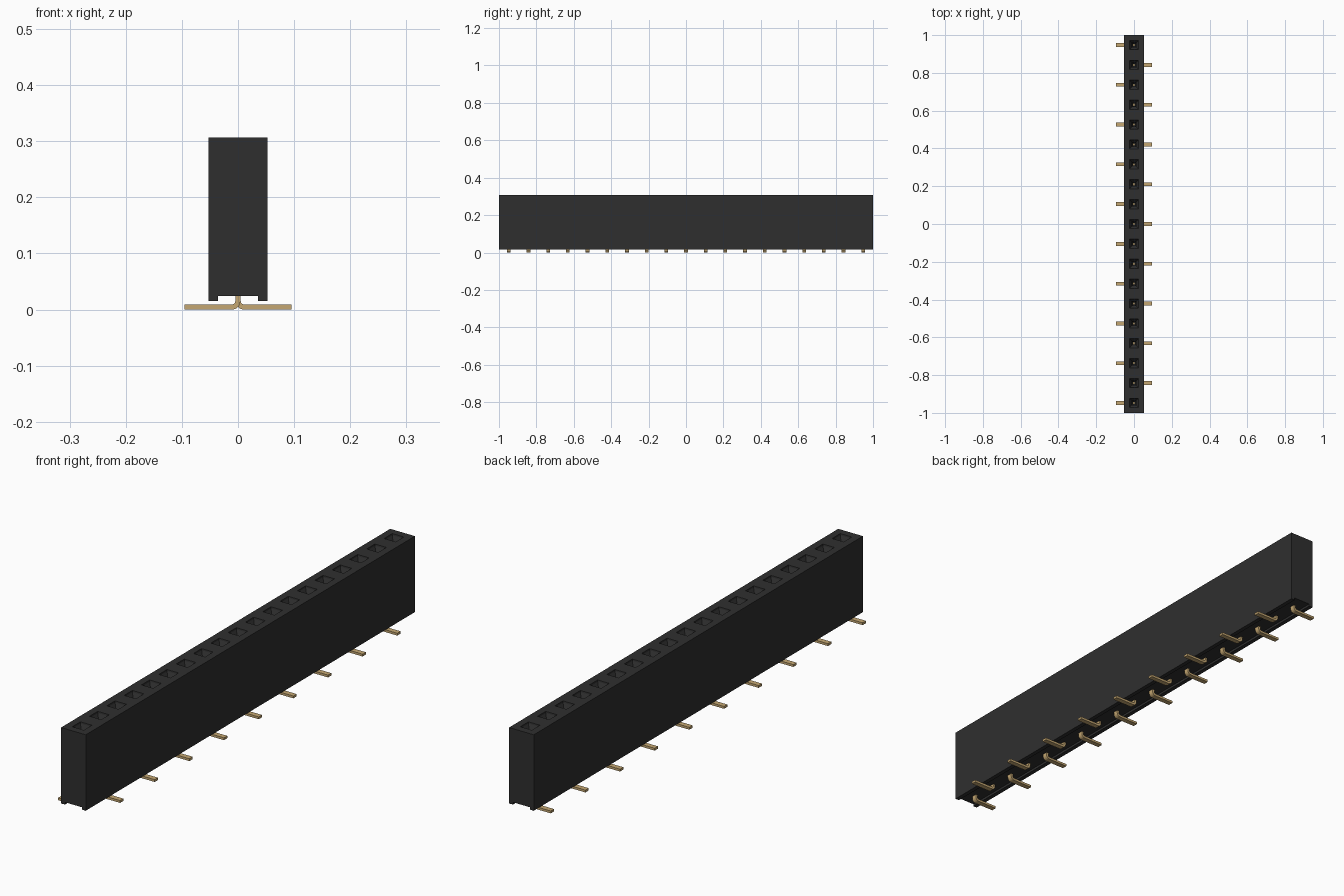
import bpy, bmesh, math

cube = bpy.data.objects.get("Cube")
if cube:
    bpy.data.objects.remove(cube, do_unlink=True)

PINS = 19
PITCH = 2 / PINS


def material(name, rgb):
    m = bpy.data.materials.new(name)
    m.use_nodes = True
    m.diffuse_color = (*rgb, 1)
    m.node_tree.nodes["Principled BSDF"].inputs["Base Color"].default_value = (*rgb, 1)
    return m


black = material("black plastic", (0.028, 0.028, 0.028))
gold = material("gold contact", (0.56, 0.39, 0.17))


def finish(bm, name, mats):
    mesh = bpy.data.meshes.new(name)
    bm.to_mesh(mesh)
    bm.free()
    for m in mats:
        mesh.materials.append(m)
    return mesh


def add_object(name, mesh):
    ob = bpy.data.objects.new(name, mesh)
    bpy.context.collection.objects.link(ob)
    return ob


# Housing: cross-section with two bottom rails, one length segment per pin
W, TOP, RAIL, FLOOR, IN = 0.0525, 0.307, 0.015, 0.024, 0.036
section = [(-W, TOP), (-W, RAIL), (-IN, RAIL), (-IN, FLOOR),
           (IN, FLOOR), (IN, RAIL), (W, RAIL), (W, TOP)]
bm = bmesh.new()
rings = [[bm.verts.new((x, -1 + i * PITCH, z)) for x, z in section]
         for i in range(PINS + 1)]
n = len(section)
for a, b in zip(rings, rings[1:]):
    for k in range(n):
        j = (k + 1) % n
        bm.faces.new((a[k], a[j], b[j], b[k]))
bm.faces.new(rings[0])
bm.faces.new(rings[-1][::-1])
bmesh.ops.recalc_face_normals(bm, faces=bm.faces[:])

# Sockets: square rim, sloping funnel, deep bore, then a gold contact floor
sockets = [f for f in bm.faces if f.normal.z > 0.9 and f.calc_center_median().z > 0.3]
for thickness, depth in ((0.028, 0), (0.001, -0.006), (0.013, -0.022), (0.005, -0.06)):
    bmesh.ops.inset_individual(bm, faces=sockets, thickness=thickness, depth=depth,
                               use_even_offset=True)
for f in sockets:
    f.material_index = 1
add_object("housing", finish(bm, "housing", (black, gold)))

# Surface-mount lead: bent strip profile, from the stem down and out along +x
HALF, THICK, R, TIP = 0.0048, 0.009, 0.006, 0.095
cx, cz = HALF + R, THICK + R
arc = [math.pi + math.pi / 2 * i / 6 for i in range(7)]
outer = [(cx + (R + THICK) * math.cos(a), cz + (R + THICK) * math.sin(a)) for a in arc]
inner = [(cx + R * math.cos(a), cz + R * math.sin(a)) for a in arc]
profile = ([(outer[0][0], 0.04)] + outer + [(TIP, 0), (TIP, THICK)]
           + inner[::-1] + [(HALF, 0.04)])
bm = bmesh.new()
face = bm.faces.new([bm.verts.new((x, -0.01, z)) for x, z in profile])
ext = bmesh.ops.extrude_face_region(bm, geom=[face])
bmesh.ops.translate(bm, vec=(0, 0.02, 0),
                    verts=[v for v in ext["geom"] if isinstance(v, bmesh.types.BMVert)])
bmesh.ops.recalc_face_normals(bm, faces=bm.faces[:])
lead_mesh = finish(bm, "lead", (gold,))

# Leads alternate sides along the row
for i in range(PINS):
    lead = add_object(f"lead_{i + 1}", lead_mesh)
    lead.location.y = -1 + (i + 0.5) * PITCH
    if i % 2 == 0:
        lead.rotation_euler.z = math.pi
